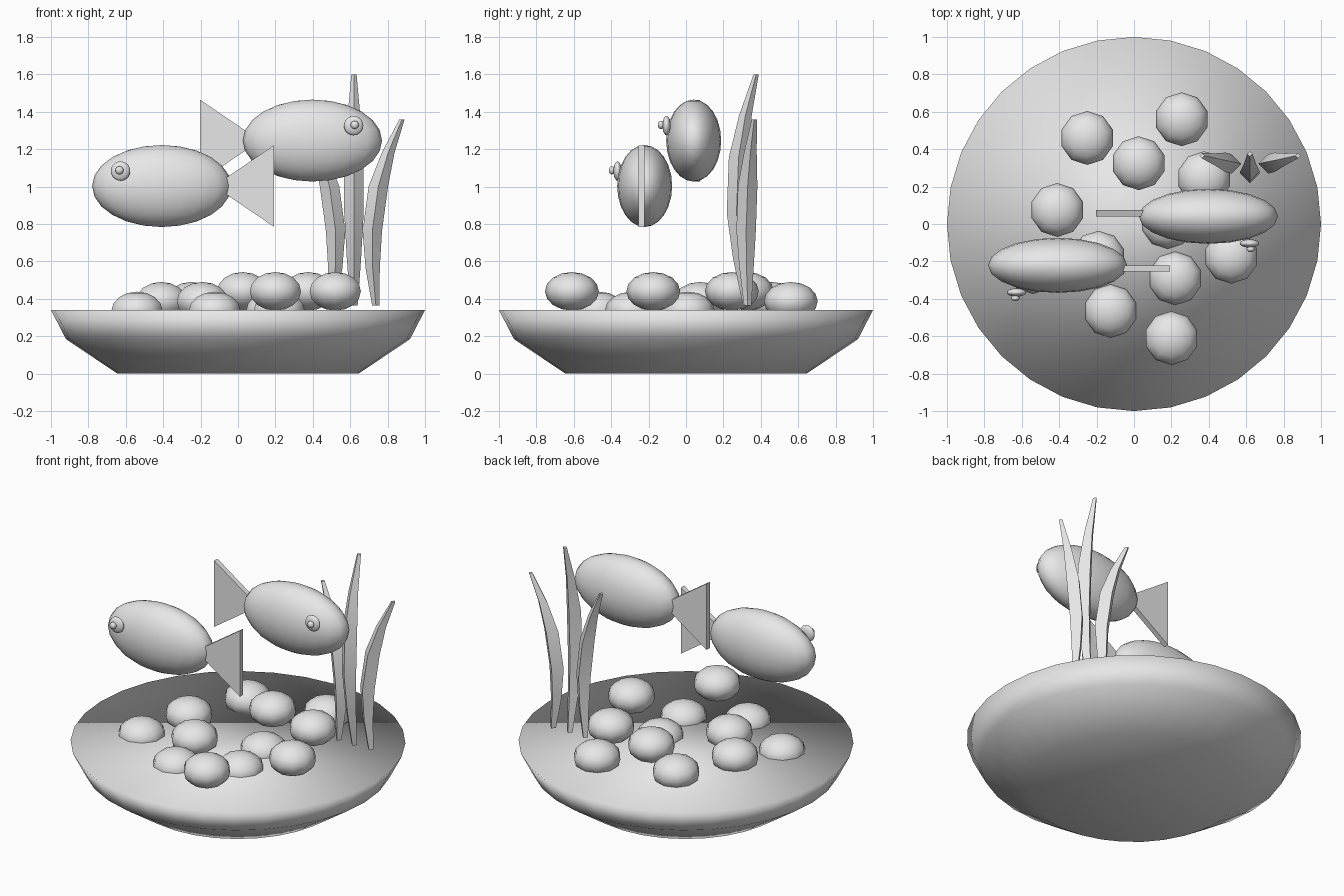
import bpy
import bmesh
import math
from mathutils import Vector

cube = bpy.data.objects.get("Cube")
if cube:
    bpy.data.objects.remove(cube, do_unlink=True)

grey = bpy.data.materials.new("plain_grey")
grey.use_nodes = True
grey.diffuse_color = (0.8, 0.8, 0.8, 1)
grey.node_tree.nodes["Principled BSDF"].inputs["Base Color"].default_value = (0.8, 0.8, 0.8, 1)


def finish(name, bm, smooth=True):
    """Turn a bmesh into a named object with the grey material."""
    bmesh.ops.recalc_face_normals(bm, faces=bm.faces[:])
    for face in bm.faces:
        face.smooth = smooth
    mesh = bpy.data.meshes.new(name)
    bm.to_mesh(mesh)
    bm.free()
    mesh.materials.append(grey)
    obj = bpy.data.objects.new(name, mesh)
    bpy.context.collection.objects.link(obj)
    return obj


def loft(name, rings, smooth=True):
    """Skin a list of equal point loops and close both ends."""
    bm = bmesh.new()
    loops = [[bm.verts.new(p) for p in ring] for ring in rings]
    n = len(loops[0])
    for low, high in zip(loops, loops[1:]):
        for i in range(n):
            j = (i + 1) % n
            bm.faces.new((low[i], low[j], high[j], high[i]))
    bm.faces.new(loops[0][::-1])
    bm.faces.new(loops[-1])
    return finish(name, bm, smooth)


def circle(rx, ry, centre, sides):
    return [Vector(centre) + Vector((rx * math.cos(a), ry * math.sin(a), 0))
            for a in (math.tau * i / sides for i in range(sides))]


def ellipsoid(name, centre, radii, segments, rings):
    bm = bmesh.new()
    bmesh.ops.create_uvsphere(bm, u_segments=segments, v_segments=rings, radius=1)
    bmesh.ops.scale(bm, vec=radii, verts=bm.verts)
    bmesh.ops.translate(bm, vec=centre, verts=bm.verts)
    return finish(name, bm)


# Shallow dish, filled to the rim
dish_profile = [(0.645, 0), (0.92, 0.185), (1.0, 0.34)]
loft("dish", [circle(r, r, (0, 0, z), 32) for r, z in dish_profile])

# Pebbles in three height layers, partly sunk in the dish
pebbles = {
    0.335: [(-0.54, -0.23), (-0.125, -0.465), (0.22, -0.29), (0.18, 0.01)],
    0.387: [(-0.25, 0.46), (0.255, 0.56), (-0.41, 0.075), (-0.19, -0.18)],
    0.44: [(0.025, 0.325), (0.375, 0.245), (0.52, -0.175), (0.2, -0.61)],
}
for z, spots in pebbles.items():
    for x, y in spots:
        ellipsoid("pebble", (x, y, z), (0.144, 0.144, 0.103), 10, 8)


# Fish: side is the direction it faces along x
def fish(name, centre, side):
    c = Vector(centre)
    ellipsoid(name + "_body", c, (0.372, 0.147, 0.219), 20, 12)
    # Triangular tail fin, set to one side of the middle
    outline = [(-0.28, 0), (-0.6, 0.218), (-0.6, -0.218)]
    loft(name + "_tail",
         [[c + Vector((x * side, y, z)) for x, z in outline]
          for y in (0, 0.034 * side)], smooth=False)
    # Eye and pupil stand out on the front
    ellipsoid(name + "_eye", c + Vector((0.22 * side, -0.145, 0.08)),
              (0.052, 0.022, 0.052), 16, 10)
    ellipsoid(name + "_pupil", c + Vector((0.226 * side, -0.175, 0.084)),
              (0.022, 0.017, 0.022), 12, 8)


fish("left_swimming_fish", (-0.408, -0.221, 1.003), -1)
fish("right_swimming_fish", (0.398, 0.041, 1.246), 1)


# Water plant blades: height fraction, bend, half width
blade_shape = [(0, 0, 0.02), (0.2, -0.035, 0.038), (0.4, -0.055, 0.052),
               (0.64, -0.044, 0.052), (0.82, -0.008, 0.034), (1, 0.05, 0.014)]


def blade(name, base, height, bend_dir, tilt):
    rings = []
    for t, bend, half in blade_shape:
        middle = Vector(base) + Vector((0, 0, height * t))
        middle += Vector(bend_dir) * bend + Vector(tilt) * t
        rings.append(circle(half, half, middle, 4))
    obj = loft(name, rings)
    bpy.ops.object.select_all(action='DESELECT')
    obj.select_set(True)
    bpy.context.view_layer.objects.active = obj
    bpy.ops.object.shade_smooth_by_angle(angle=math.radians(40))


blade("middle_blade", (0.62, 0.325, 0.365), 1.235, (0, 1, 0), (0, 0, 0))
for label, s in (("left", 1), ("right", -1)):
    blade(label + "_blade", (0.62 + 0.117 * s, 0.33, 0.365), 0.995,
          (s, 0.3, 0), (0.09 * s, 0.02, 0))
